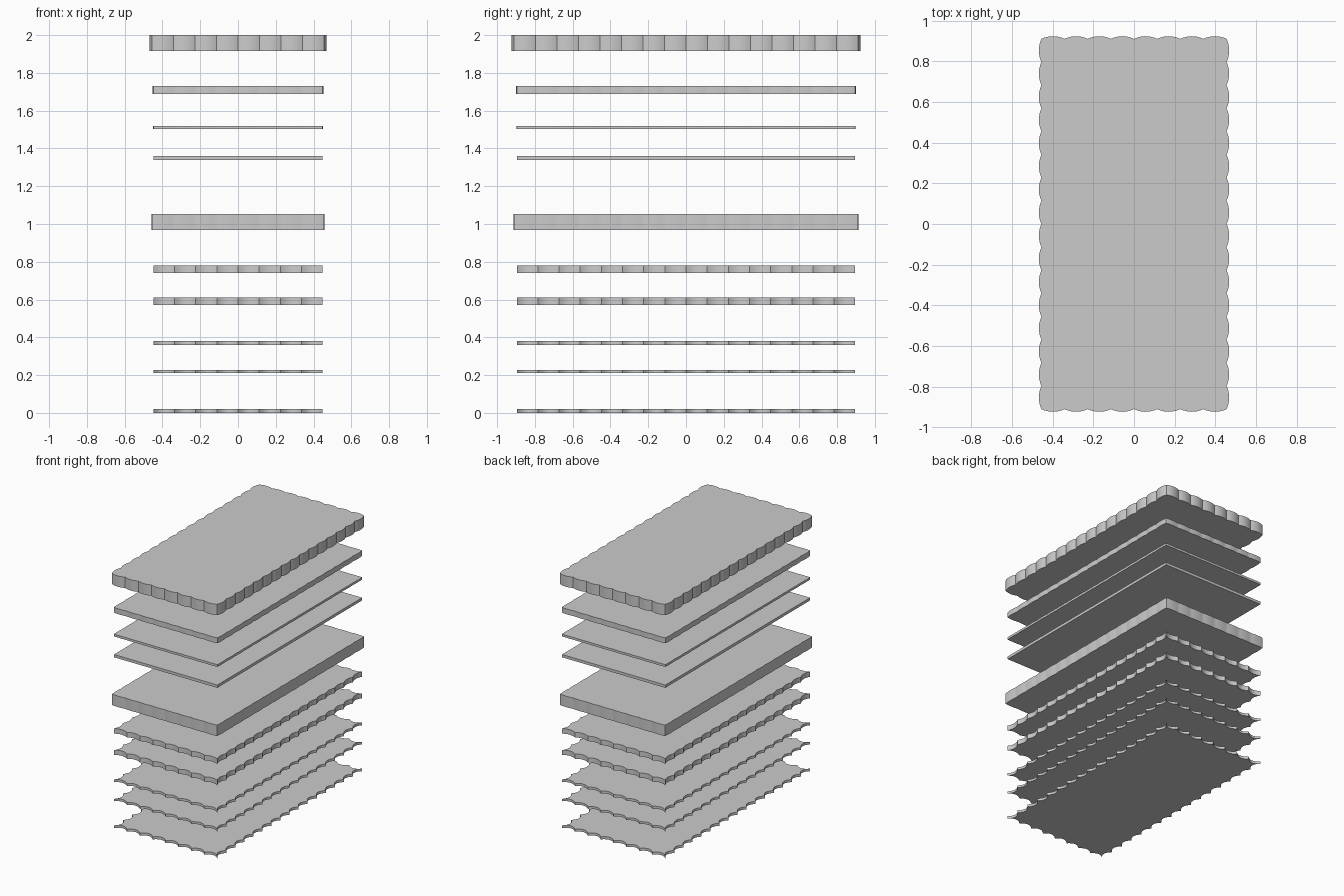
import bpy, bmesh, math
from mathutils import Vector

cube = bpy.data.objects.get("Cube")
if cube:
    bpy.data.objects.remove(cube, do_unlink=True)

grey = bpy.data.materials.new("light grey")
grey.use_nodes = True
grey.diffuse_color = (0.6, 0.6, 0.6, 1)
grey.node_tree.nodes["Principled BSDF"].inputs["Base Color"].default_value = (0.6, 0.6, 0.6, 1)

STEPS = 8  # facets in each scallop


def scalloped_outline(half, depth):
    """Rectangle twice as long as wide, each edge split into shallow arcs."""
    corners = [Vector(c) for c in ((-half, -2 * half), (half, -2 * half),
                                   (half, 2 * half), (-half, 2 * half))]
    points = []
    for i, start in enumerate(corners):
        edge = corners[(i + 1) % 4] - start
        outward = Vector((edge.y, -edge.x)).normalized()
        cells = 8 if i % 2 == 0 else 16
        for k in range(cells * STEPS):
            t = (k % STEPS) / STEPS
            bulge = depth * 4 * t * (1 - t)
            points.append(start + edge * k / (cells * STEPS) + outward * bulge)
    return points


def plate(name, bottom, top, half, depth):
    """Extrude the outline into a flat slab."""
    bm = bmesh.new()
    ring = [bm.verts.new((p.x, p.y, bottom)) for p in scalloped_outline(half, depth)]
    base = bm.faces.new(ring)
    extruded = bmesh.ops.extrude_face_region(bm, geom=[base], use_keep_orig=True)
    for v in extruded["geom"]:
        if isinstance(v, bmesh.types.BMVert):
            v.co.z = top
    bmesh.ops.recalc_face_normals(bm, faces=bm.faces)
    mesh = bpy.data.meshes.new(name)
    bm.to_mesh(mesh)
    bm.free()
    mesh.materials.append(grey)
    obj = bpy.data.objects.new(name, mesh)
    bpy.context.collection.objects.link(obj)
    bpy.ops.object.select_all(action='DESELECT')
    obj.select_set(True)
    bpy.context.view_layer.objects.active = obj
    bpy.ops.object.shade_smooth_by_angle(angle=math.radians(25))


# Layers from the floor up: hollow scallops, straight edges, then bulging ones
plate("base_sheet", 0.0, 0.02, 0.448, -0.03)
plate("second_sheet", 0.21, 0.228, 0.448, -0.026)
plate("third_sheet", 0.36, 0.38, 0.448, -0.023)
plate("lower_board", 0.572, 0.61, 0.448, -0.02)
plate("upper_board", 0.74, 0.78, 0.448, -0.015)
plate("middle_slab", 0.967, 1.053, 0.455, 0.004)
plate("straight_sheet", 1.338, 1.36, 0.448, 0.0)
plate("thin_sheet", 1.502, 1.52, 0.448, 0.002)
plate("bulged_board", 1.688, 1.73, 0.448, 0.005)
plate("top_slab", 1.915, 2.0, 0.455, 0.013)
